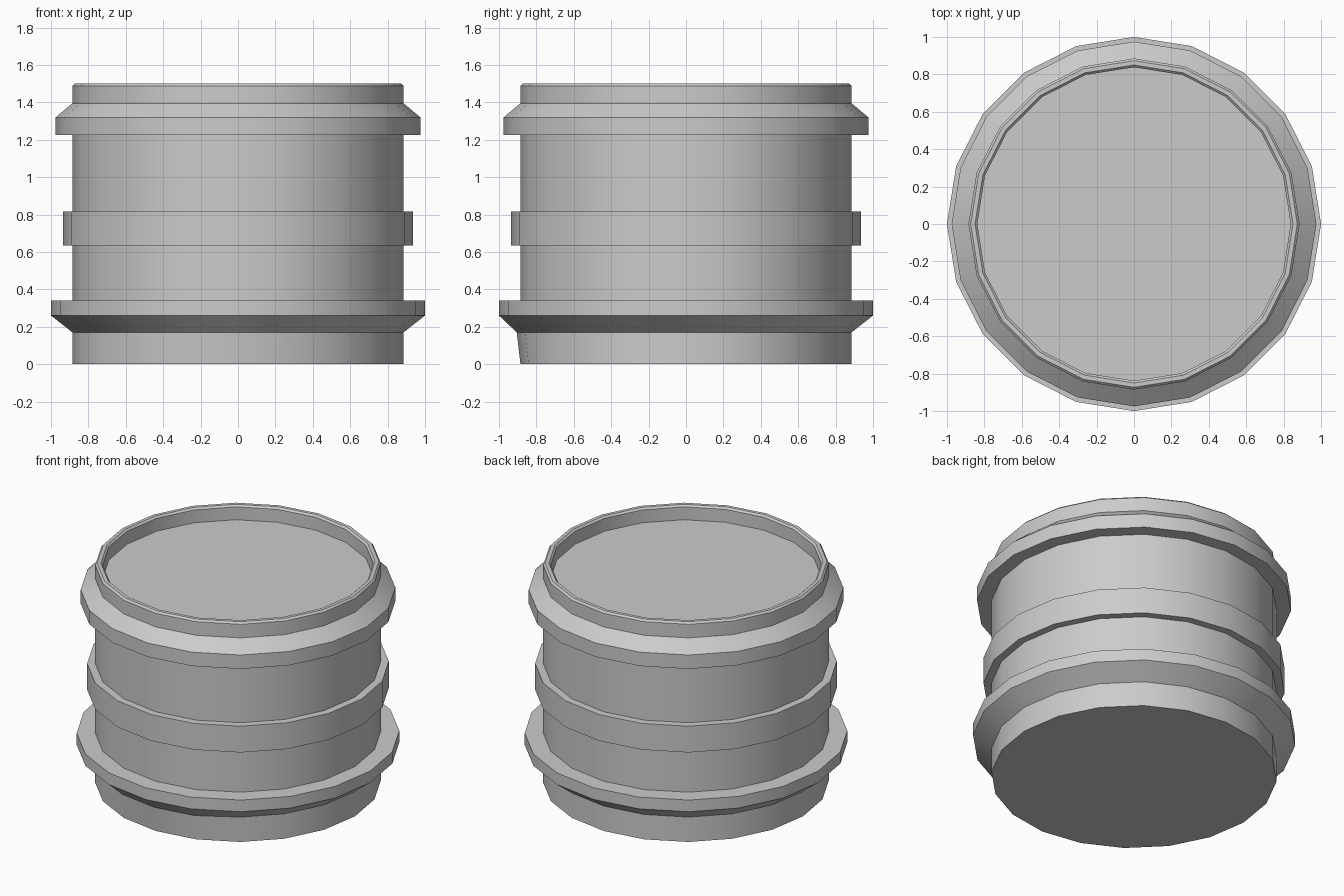
import bpy, bmesh, math

if "Cube" in bpy.data.objects:
    bpy.data.objects.remove(bpy.data.objects["Cube"])

SIDES = 20

# Outer profile (radius, height) from the bottom rim up over the lip to the recessed lid
PROFILE = [
    (0.885, 0.0), (0.885, 0.17),
    (1.0, 0.26), (1.0, 0.34), (0.885, 0.34),        # lower flange
    (0.885, 0.635), (0.935, 0.635), (0.935, 0.815), (0.885, 0.815),  # middle band
    (0.885, 1.225), (0.975, 1.225), (0.975, 1.32), (0.885, 1.395),   # upper flange
    (0.885, 1.488), (0.873, 1.5),                   # bevelled lip
    (0.85, 1.5), (0.838, 1.488), (0.838, 1.4),      # recess wall
]


def lathe(name, profile, sides):
    bm = bmesh.new()
    rings = []
    for r, z in profile:
        rings.append([bm.verts.new((r * math.cos(2 * math.pi * i / sides),
                                    r * math.sin(2 * math.pi * i / sides), z))
                      for i in range(sides)])
    for a, b in zip(rings, rings[1:]):
        for i in range(sides):
            j = (i + 1) % sides
            bm.faces.new((a[i], a[j], b[j], b[i]))
    bm.faces.new(rings[0][::-1])
    bm.faces.new(rings[-1])
    # slight forward bulge at the front of the foot
    for v in rings[1]:
        if v.co.y < -0.8:
            v.co.y -= 0.02
    bmesh.ops.recalc_face_normals(bm, faces=bm.faces)
    mesh = bpy.data.meshes.new(name)
    bm.to_mesh(mesh)
    bm.free()
    obj = bpy.data.objects.new(name, mesh)
    bpy.context.collection.objects.link(obj)
    return obj


# Barrel with its bands and recessed lid
barrel = lathe("barrel", PROFILE, SIDES)
bpy.context.view_layer.objects.active = barrel
barrel.select_set(True)
bpy.ops.object.shade_smooth_by_angle(angle=math.radians(30))
